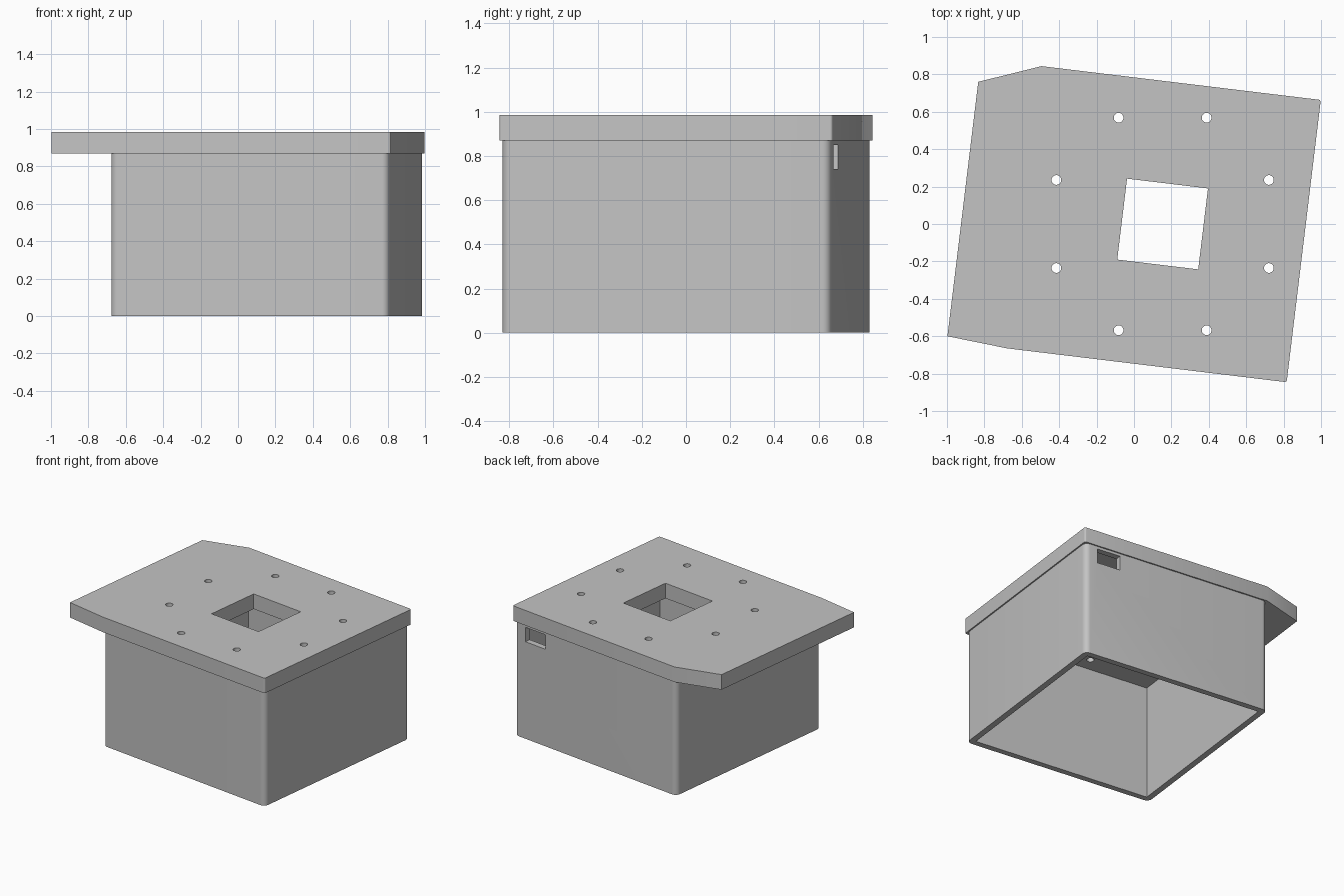
import bpy, bmesh, math

default = bpy.data.objects.get("Cube")
if default:
    bpy.data.objects.remove(default)

CENTRE = (0.153, 0.0, 0.0)
TURN = math.radians(-6.9)
SIDE, WALL = 0.75, 0.045          # box half width and wall thickness
LID_Z, TOP_Z = 0.87, 0.985

grey = bpy.data.materials.new("light grey")
grey.use_nodes = True
grey.diffuse_color = (0.55, 0.55, 0.55, 1)
grey.node_tree.nodes["Principled BSDF"].inputs["Base Color"].default_value = (0.55, 0.55, 0.55, 1)


def prism(name, outline, z0, z1, radius=0.0, rounded=lambda co: True):
    """Extrude an outline, rounding the chosen upright edges."""
    bm = bmesh.new()
    base = bm.faces.new([bm.verts.new((x, y, z0)) for x, y in outline])
    up = bmesh.ops.extrude_face_region(bm, geom=[base])
    bmesh.ops.translate(bm, vec=(0, 0, z1 - z0),
                        verts=[g for g in up["geom"] if isinstance(g, bmesh.types.BMVert)])
    if radius:
        upright = [e for e in bm.edges
                   if abs(e.verts[0].co.z - e.verts[1].co.z) > 1e-4 and rounded(e.verts[0].co)]
        bmesh.ops.bevel(bm, geom=upright, offset=radius, segments=8,
                        profile=0.5, affect='EDGES')
    bmesh.ops.recalc_face_normals(bm, faces=bm.faces)
    mesh = bpy.data.meshes.new(name)
    bm.to_mesh(mesh)
    bm.free()
    mesh.materials.append(grey)
    obj = bpy.data.objects.new(name, mesh)
    bpy.context.collection.objects.link(obj)
    obj.location = CENTRE
    obj.rotation_euler.z = TURN
    return obj


def rectangle(x0, x1, y0, y1):
    return [(x0, y0), (x1, y0), (x1, y1), (x0, y1)]


def square(half):
    return rectangle(-half, half, -half, half)


def cut(target, cutters):
    """Subtract each cutter and remove it."""
    bpy.context.view_layer.update()
    bpy.ops.object.select_all(action='DESELECT')
    target.select_set(True)
    bpy.context.view_layer.objects.active = target
    for cutter in cutters:
        mod = target.modifiers.new("cut", 'BOOLEAN')
        mod.operation, mod.solver, mod.object = 'DIFFERENCE', 'EXACT', cutter
        bpy.ops.object.modifier_apply(modifier=mod.name)
        bpy.data.objects.remove(cutter)
    bpy.ops.object.shade_smooth_by_angle(angle=math.radians(30))


# Box: four walls open above and below, with a slot in the back wall
box = prism("box_walls", square(SIDE), 0, LID_Z, 0.04)
cut(box, [
    prism("cavity_cutter", square(SIDE - WALL), -0.1, TOP_Z),
    prism("slot_cutter", rectangle(0.465, 0.65, SIDE - 0.1, SIDE + 0.1), 0.74, 0.85),
])

# Lid: overhangs the box, with a wide flange on one side
lid_outline = [(-1.07, -0.734), (-0.745, -0.76), (0.76, -0.76),
               (0.76, 0.76), (-0.745, 0.76), (-1.07, 0.636)]
lid = prism("lid", lid_outline, LID_Z, TOP_Z, 0.012, lambda co: co.x > 0)

# Centre opening and a ring of eight screw holes, square to the world axes
cutters = [prism("opening_cutter", square(0.218), LID_Z - 0.1, TOP_Z + 0.1)]
for i in range(8):
    a = math.radians(22.5 + 45 * i) - TURN
    cx, cy = 0.615 * math.cos(a), 0.615 * math.sin(a)
    ring = [(cx + 0.026 * math.cos(math.tau * k / 24), cy + 0.026 * math.sin(math.tau * k / 24))
            for k in range(24)]
    cutters.append(prism("screw_cutter", ring, LID_Z - 0.1, TOP_Z + 0.1))
cut(lid, cutters)
